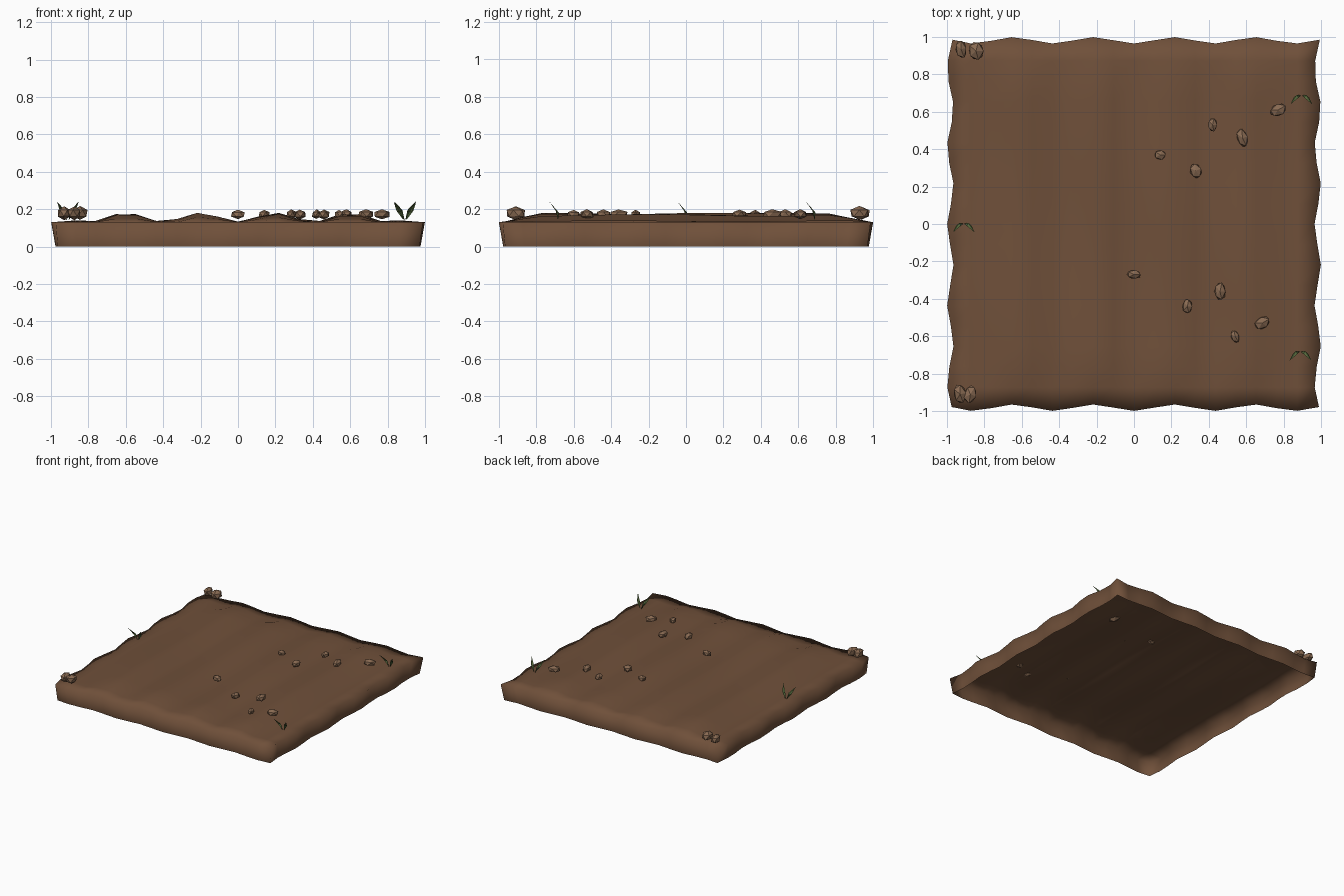
import bpy, bmesh, math, random
from mathutils import Vector, Matrix

if "Cube" in bpy.data.objects:
    bpy.data.objects.remove(bpy.data.objects["Cube"])

random.seed(4)


def material(name, rgb):
    m = bpy.data.materials.new(name)
    m.diffuse_color = (*rgb, 1)
    m.use_nodes = True
    m.node_tree.nodes["Principled BSDF"].inputs["Base Color"].default_value = m.diffuse_color
    return m


soil_mat = material("soil", (0.16, 0.08, 0.042))
stone_mat = material("stone", (0.25, 0.145, 0.085))
grass_mat = material("grass", (0.09, 0.14, 0.045))


def finish(bm, name, mat, smooth=False):
    mesh = bpy.data.meshes.new(name)
    for f in bm.faces:
        f.smooth = smooth
    bm.to_mesh(mesh)
    bm.free()
    mesh.materials.append(mat)
    ob = bpy.data.objects.new(name, mesh)
    bpy.context.collection.objects.link(ob)
    return ob


# Furrowed soil sheet with wavy rim and open underside
def soil_height(x, y):
    w = min(1, (1 - max(abs(x), abs(y)) / 0.982) / 0.2)
    ridge = 0.152 - 0.024 * math.cos(5 * math.pi * x) + 0.005 * math.sin(5 * y + 4 * x)
    return 0.13 + max(w, 0) * (ridge - 0.13)


bm = bmesh.new()
bmesh.ops.create_grid(bm, x_segments=18, y_segments=18, size=0.982)
rim = [e for e in bm.edges if e.is_boundary]
flat = {v: v.co.copy() for v in bm.verts}
skirt = bmesh.ops.extrude_edge_only(bm, edges=rim)["geom"]
bottom = {g for g in skirt if isinstance(g, bmesh.types.BMVert)}
for v in bm.verts:
    x, y = v.co.x, v.co.y
    edge = max(abs(x), abs(y)) > 0.98
    if v in bottom:
        v.co = (x * 0.985, y * 0.985, 0)
    else:
        v.co.z = soil_height(x, y)
    if edge:
        k = 0.5 if v in bottom else 1
        if abs(x) > 0.96:
            v.co.x += 0.017 * k * math.cos(15 * (y + 0.22))
        if abs(y) > 0.96:
            v.co.y -= 0.017 * k * math.cos(14.6 * x)
bmesh.ops.recalc_face_normals(bm, faces=bm.faces)
if sum(f.normal.z for f in bm.faces) < 0:
    bmesh.ops.reverse_faces(bm, faces=bm.faces)
finish(bm, "soil_bed", soil_mat, smooth=True)


# Faceted stones: x, y, z, half sizes, turn in degrees
def stone(name, x, y, z, sx, sy, sz, turn):
    bm = bmesh.new()
    bmesh.ops.create_icosphere(bm, subdivisions=1, radius=1)
    for v in bm.verts:
        v.co *= random.uniform(0.95, 1.12)
    bm.transform(Matrix.Translation((x, y, z))
                 @ Matrix.Rotation(math.radians(turn), 4, 'Z')
                 @ Matrix.Diagonal((sx, sy, sz, 1)))
    finish(bm, name, stone_mat)


pebbles = [
    (0.14, 0.37, .032, .027, 0), (0.42, 0.53, .026, .038, 0),
    (0.58, 0.46, .030, .052, 15), (0.33, 0.285, .032, .042, 20),
    (0.77, 0.61, .048, .034, 30), (0.0, -0.27, .040, .026, 0),
    (0.285, -0.44, .027, .040, 0), (0.46, -0.36, .032, .050, 0),
    (0.54, -0.60, .024, .036, 20), (0.685, -0.53, .044, .034, 30),
]
for i, (x, y, sx, sy, turn) in enumerate(pebbles):
    stone(f"pebble_{i + 1}", x, y, 0.172, sx, sy, 0.024 + 0.15 * (sx + sy - 0.06), turn)

corner_stones = [(-0.925, 0.935, .032, .052, 10), (-0.845, 0.925, .042, .050, 0),
                 (-0.93, -0.91, .034, .054, 10), (-0.875, -0.91, .034, .050, -20)]
for i, (x, y, sx, sy, turn) in enumerate(corner_stones):
    stone(f"corner_stone_{i + 1}", x, y, 0.178, sx, sy, 0.036, turn)


# Grass tufts: two folded leaf blades leaning to the front
def tuft(name, x, y):
    bm = bmesh.new()
    for s in (-1, 1):
        pts = [(0.004, 0.012, 0.14), (0.016, 0.0, 0.195), (0.058, -0.035, 0.24),
               (0.042, 0.0, 0.190), (0.024, 0.016, 0.182)]
        base, inner, tip, outer, fold = [bm.verts.new((x + s * a, y + b, c)) for a, b, c in pts]
        for tri in ((base, fold, inner), (inner, fold, tip),
                    (base, outer, fold), (fold, outer, tip)):
            bm.faces.new(tri if s > 0 else tri[::-1])
    finish(bm, name, grass_mat)


for i, (x, y) in enumerate([(0.895, 0.675), (0.89, -0.695), (-0.91, -0.01)]):
    tuft(f"grass_tuft_{i + 1}", x, y)
